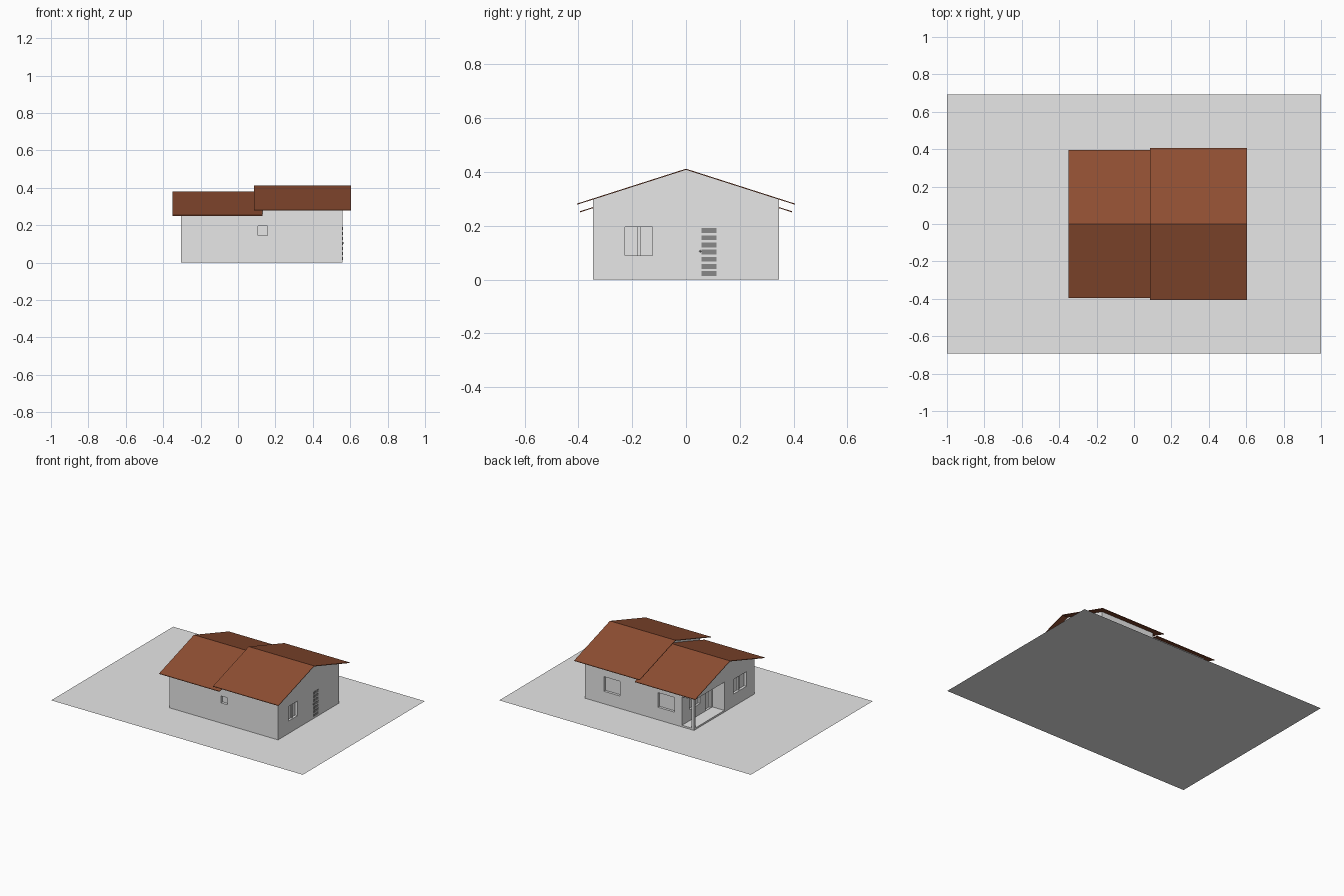
import bpy

if "Cube" in bpy.data.objects:
    bpy.data.objects.remove(bpy.data.objects["Cube"])

def mat(name, c):
    m = bpy.data.materials.new(name)
    m.diffuse_color = (*c, 1)
    m.use_nodes = True
    m.node_tree.nodes["Principled BSDF"].inputs["Base Color"].default_value = m.diffuse_color
    return m

WALL = mat("pale_grey", (0.8, 0.8, 0.8))
ROOF = mat("brown_tile", (0.275, 0.076, 0.032))
SLAT = mat("dark_grey", (0.25, 0.25, 0.25))

def extrude_x(name, profile, x0, x1, m):
    """Closed (y, z) profile extruded from x0 to x1."""
    n = len(profile)
    verts = [(x, y, z) for x in (x0, x1) for y, z in profile]
    faces = [tuple(range(n))[::-1], tuple(range(n, 2 * n))]
    faces += [(i, (i + 1) % n, n + (i + 1) % n, n + i) for i in range(n)]
    me = bpy.data.meshes.new(name)
    me.from_pydata(verts, [], faces)
    me.materials.append(m)
    ob = bpy.data.objects.new(name, me)
    bpy.context.collection.objects.link(ob)
    # consistent outward normals
    import bmesh
    bm = bmesh.new()
    bm.from_mesh(me)
    bmesh.ops.recalc_face_normals(bm, faces=bm.faces)
    bm.to_mesh(me)
    bm.free()
    return ob

def box(name, x0, x1, y0, y1, z0, z1, m):
    return extrude_x(name, [(y0, z0), (y1, z0), (y1, z1), (y0, z1)], x0, x1, m)

def cut(body, *dims):
    c = box("cutter", *dims, WALL)
    c.hide_render = True
    mod = body.modifiers.new("cut", 'BOOLEAN')
    mod.operation = 'DIFFERENCE'
    mod.solver = 'EXACT'
    mod.object = c
    bpy.context.view_layer.objects.active = body
    bpy.ops.object.modifier_apply(modifier=mod.name)
    bpy.data.objects.remove(c)

W = 0.345            # half depth of the house
XL, XM, XR = -0.305, 0.13, 0.56
SLOPE = 0.32

# Flat plot
bpy.ops.mesh.primitive_plane_add(size=1)
plot = bpy.context.object
plot.name = "plot"
plot.scale = (2, 1.385, 1)
plot.data.materials.append(WALL)

# Two gabled blocks, the right one taller
def block(name, x0, x1, ridge):
    e = ridge - SLOPE * W
    return extrude_x(name, [(-W, 0), (W, 0), (W, e), (0, ridge), (-W, e)], x0, x1, WALL)

low = block("low_block", XL, XM, 0.376)
high = block("high_block", XM, XR, 0.408)

# Roof sheets with overhang
def roof(name, x0, x1, half, ridge, t=0.004):
    e = ridge - SLOPE * half
    extrude_x(name, [(-half, e - t), (-half, e), (0, ridge), (half, e),
                     (half, e - t), (0, ridge - t)], x0, x1, ROOF)

roof("low_roof", -0.35, XM, 0.395, 0.38)
roof("high_roof", 0.085, 0.605, 0.405, 0.412)

# Corner porch, cut out of the low block
PX = -0.21
cut(low, XL - 0.05, PX, 0.0, W + 0.05, 0.012, 0.215)
box("porch_post", XL, XL + 0.018, W - 0.018, W, 0.012, 0.215, WALL)
cut(low, PX - 0.02, PX + 0.015, 0.015, 0.08, 0.014, 0.195)   # porch door
cut(low, PX - 0.02, PX + 0.015, 0.14, 0.26, 0.09, 0.195)     # porch window

# Recessed windows
D = 0.018
Z = (0.09, 0.195)
cut(low, -0.15, -0.02, W - D, W + 0.05, *Z)
cut(high, 0.285, 0.412, W - D, W + 0.05, *Z)
cut(low, XL - 0.05, XL + D, -0.25, -0.105, *Z)
cut(high, XR - D, XR + 0.05, -0.226, -0.125, *Z)
for b in (low, high):                                        # small front window
    cut(b, 0.107, 0.158, -W - 0.05, -W + D, 0.145, 0.195)

# Sash bars on the side windows
box("right_sash", XR - D, XR - D / 2, -0.18, -0.17, *Z, WALL)
box("left_sash", XL + D / 2, XL + D, -0.182, -0.172, *Z, WALL)

# Slatted side door and knob
for i in range(7):
    z = 0.013 + i * 0.0267
    box("door_slat", XR, XR + 0.002, 0.058, 0.114, z, z + 0.018, SLAT)
bpy.ops.mesh.primitive_uv_sphere_add(segments=8, ring_count=6, radius=0.004,
                                     location=(XR + 0.002, 0.053, 0.105))
knob = bpy.context.object
knob.name = "door_knob"
knob.data.materials.append(SLAT)
